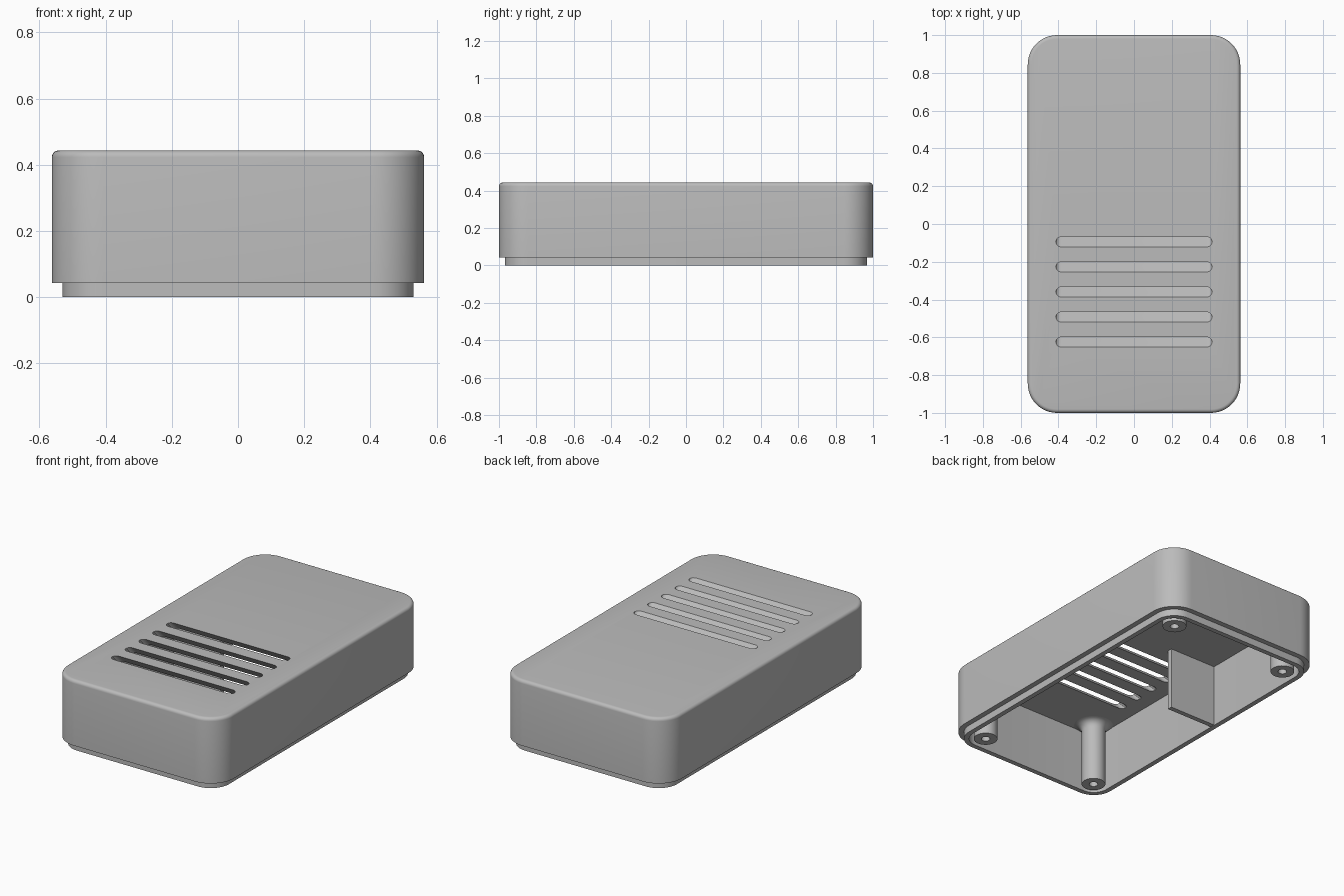
import bpy, bmesh, math

cube = bpy.data.objects.get("Cube")
if cube:
    bpy.data.objects.remove(cube, do_unlink=True)

HALF_X, HALF_Y, TOP = 0.5625, 1.0, 0.443
CORNER = 0.155
CEILING = 0.388
LEDGE = 0.043
LIP_STEP, WALL = 0.032, 0.062
EDGE = 0.02

grey = bpy.data.materials.new("shell grey")
grey.use_nodes = True
GREY = (0.5, 0.5, 0.5, 1)
grey.diffuse_color = GREY
grey.node_tree.nodes["Principled BSDF"].inputs["Base Color"].default_value = GREY


def rounded_loop(inset, steps=12):
    """Outline of the case, moved inwards by inset."""
    r = CORNER - inset
    cx, cy = HALF_X - CORNER, HALF_Y - CORNER
    pts = []
    for k, (sx, sy) in enumerate([(1, 1), (-1, 1), (-1, -1), (1, -1)]):
        for i in range(steps + 1):
            a = math.pi / 2 * (k + i / steps)
            pts.append((sx * cx + r * math.cos(a), sy * cy + r * math.sin(a)))
    return pts


def loft(name, rings):
    """Skin a stack of equal 3D rings and cap both ends."""
    bm = bmesh.new()
    rows = [[bm.verts.new(p) for p in ring] for ring in rings]
    for a, b in zip(rows, rows[1:]):
        for i in range(len(a)):
            j = (i + 1) % len(a)
            bm.faces.new((a[i], a[j], b[j], b[i]))
    bm.faces.new(rows[0])
    bm.faces.new(rows[-1])
    bmesh.ops.recalc_face_normals(bm, faces=bm.faces)
    mesh = bpy.data.meshes.new(name)
    bm.to_mesh(mesh)
    bm.free()
    mesh.materials.append(grey)
    obj = bpy.data.objects.new(name, mesh)
    bpy.context.collection.objects.link(obj)
    return obj


def select_only(obj):
    bpy.ops.object.select_all(action='DESELECT')
    obj.select_set(True)
    bpy.context.view_layer.objects.active = obj


def smooth(obj):
    select_only(obj)
    bpy.ops.object.shade_smooth_by_angle(angle=math.radians(30))


# Shell: ceiling, inner wall, locating lip, ledge, outer wall, rounded top edge
profile = [(WALL, CEILING), (WALL, 0), (LIP_STEP, 0), (LIP_STEP, LEDGE), (0, LEDGE)]
for i in range(6):
    a = math.pi / 2 * i / 5
    profile.append((EDGE * (1 - math.cos(a)), TOP - EDGE + EDGE * math.sin(a)))
shell = loft("case_shell", [[(x, y, z) for x, y in rounded_loop(d)] for d, z in profile])

# Slanted vent slots, running down towards the back
SLOT_HALF, SLOT_R = 0.413, 0.0265


def slot_ring(y, z):
    ring = []
    for side in (0, 1):
        for i in range(9):
            a = -math.pi / 2 + math.pi * (side + i / 8)
            cx = (SLOT_HALF - SLOT_R) * (1 - 2 * side)
            ring.append((cx + SLOT_R * math.cos(a), y + SLOT_R * math.sin(a) + TOP - z, z))
    return ring


for n in range(5):
    y = -0.095 - 0.1325 * n
    cutter = loft("slot_cutter", [slot_ring(y, CEILING - 0.02), slot_ring(y, TOP + 0.02)])
    cutter.hide_render = True
    mod = shell.modifiers.new("vent slot", 'BOOLEAN')
    mod.operation = 'DIFFERENCE'
    mod.solver = 'EXACT'
    mod.object = cutter
    select_only(shell)
    bpy.ops.object.modifier_apply(modifier=mod.name)
    bpy.data.objects.remove(cutter, do_unlink=True)
smooth(shell)

# Screw posts with a flared root and a blind hole
post_profile = [(0.025, 0.3), (0.025, 0), (0.068, 0), (0.068, CEILING - 0.045)]
for i in range(1, 6):
    a = math.pi / 2 * i / 5
    post_profile.append((0.068 + 0.045 * (1 - math.cos(a)), CEILING - 0.045 * (1 - math.sin(a))))


def circle(cx, cy, r, z, n=32):
    return [(cx + r * math.cos(2 * math.pi * i / n), cy + r * math.sin(2 * math.pi * i / n), z)
            for i in range(n)]


for x, side in ((0.405, "left"), (-0.405, "right")):
    for y, end in ((-0.845, "front"), (0.845, "back")):
        post = loft(f"screw_post_{end}_{side}", [circle(x, y, r, z) for r, z in post_profile])
        smooth(post)

# Inner divider standing out from the right wall
x0, x1, y0, y1 = -HALF_X + WALL - 0.01, -0.18, 0.09, 0.12
loft("inner_divider", [[(x0, y0, z), (x1, y0, z), (x1, y1, z), (x0, y1, z)]
                       for z in (0.002, CEILING + 0.01)])
